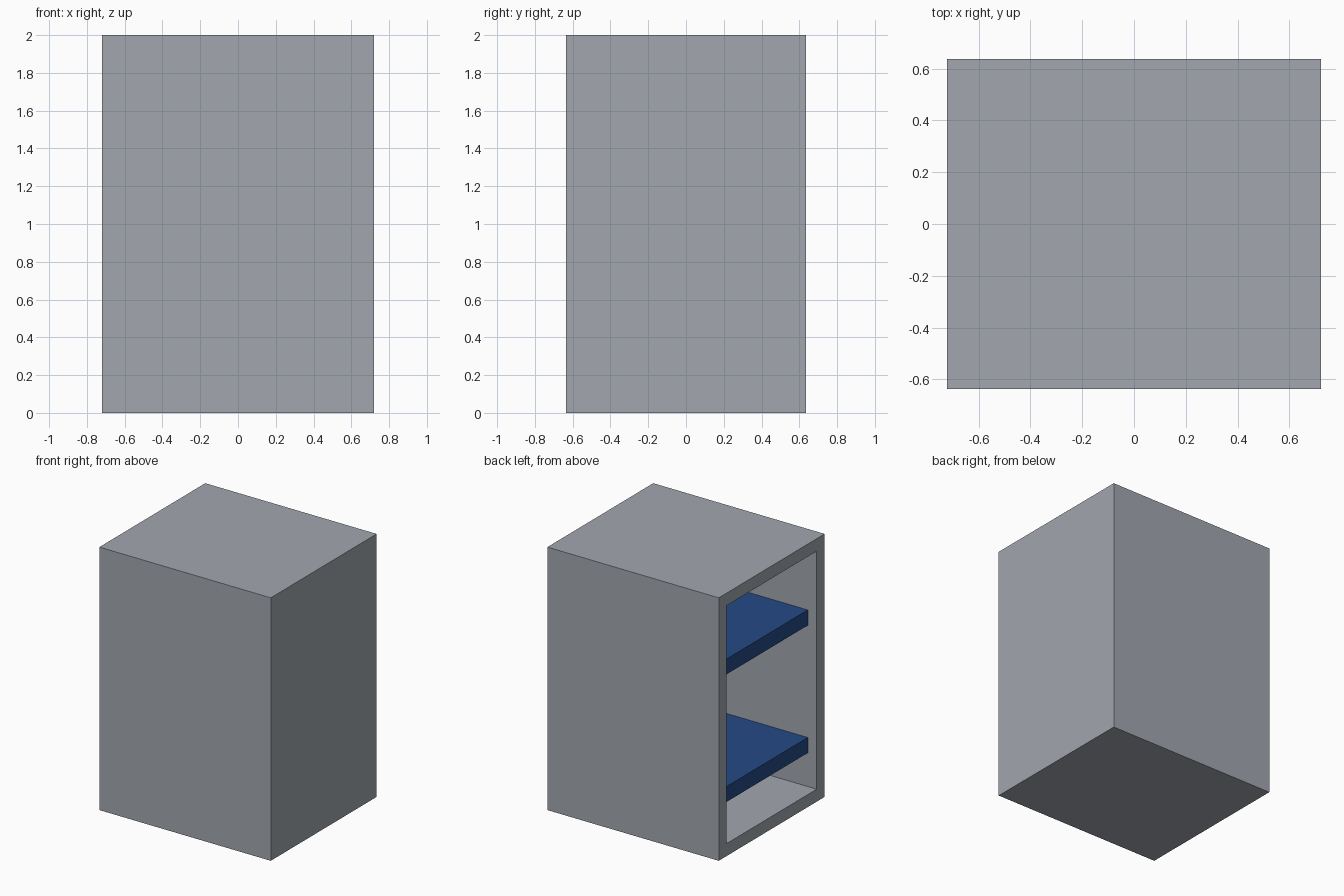
import bpy
import bmesh
from mathutils import Matrix, Vector

cube = bpy.data.objects.get("Cube")
if cube:
    bpy.data.objects.remove(cube, do_unlink=True)

WIDTH, DEPTH, HEIGHT = 1.442, 1.272, 2.0
WALL = 0.095
RECESS = 0.075
SHELF_THICKNESS = 0.117


def make_material(name, color):
    mat = bpy.data.materials.new(name)
    mat.use_nodes = True
    mat.diffuse_color = (*color, 1)
    mat.node_tree.nodes["Principled BSDF"].inputs["Base Color"].default_value = (*color, 1)
    return mat


def box_mesh(low, high):
    low, high = Vector(low), Vector(high)
    bm = bmesh.new()
    size = high - low
    matrix = Matrix.Translation((low + high) / 2) @ Matrix.Diagonal((*size, 1))
    bmesh.ops.create_cube(bm, size=1, matrix=matrix)
    return bm


def add_object(name, bm, mat):
    bmesh.ops.recalc_face_normals(bm, faces=bm.faces)
    mesh = bpy.data.meshes.new(name)
    bm.to_mesh(mesh)
    bm.free()
    mesh.materials.append(mat)
    obj = bpy.data.objects.new(name, mesh)
    bpy.context.collection.objects.link(obj)
    return obj


grey = make_material("cabinet grey", (0.36, 0.385, 0.425))
blue = make_material("shelf blue", (0.018, 0.067, 0.235))

# Cabinet case: a box hollowed from its open -x side
case = box_mesh((-WIDTH / 2, -DEPTH / 2, 0), (WIDTH / 2, DEPTH / 2, HEIGHT))
case.normal_update()
opening = min(case.faces, key=lambda f: f.calc_center_median().x)
bmesh.ops.inset_region(case, faces=[opening], thickness=WALL, use_even_offset=True)
inner = bmesh.ops.extrude_discrete_faces(case, faces=[opening])["faces"][0]
bmesh.ops.translate(case, verts=inner.verts, vec=(WIDTH - 2 * WALL, 0, 0))
add_object("cabinet_case", case, grey)

# Shelves set back from the opening, spanning wall to wall
for name, top in (("lower_shelf", 0.468), ("upper_shelf", 1.438)):
    shelf = box_mesh((-WIDTH / 2 + RECESS, -DEPTH / 2 + WALL, top - SHELF_THICKNESS),
                     (WIDTH / 2 - WALL, DEPTH / 2 - WALL, top))
    add_object(name, shelf, blue)
